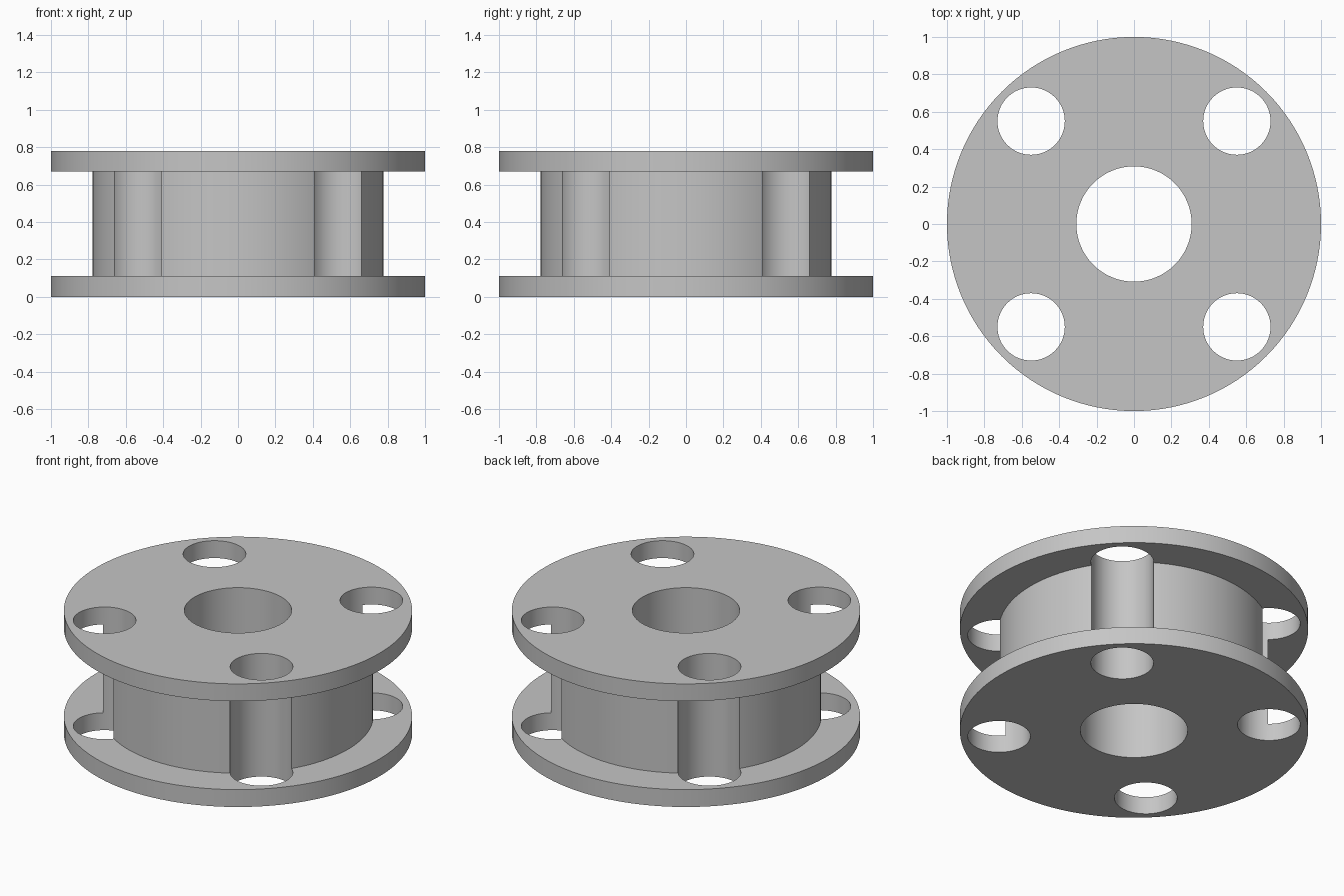
import bpy, bmesh
from math import pi, radians, sin, cos

if "Cube" in bpy.data.objects:
    bpy.data.objects.remove(bpy.data.objects["Cube"], do_unlink=True)

HEIGHT, FLANGE = 0.78, 0.11
RIM, HUB, BORE = 1.0, 0.777, 0.308
HOLE_RADIUS, HOLE_OFFSET = 0.18, 0.55
SEGMENTS = 128

grey = bpy.data.materials.new("plain grey")
grey.use_nodes = True
colour = (0.56, 0.56, 0.56, 1)
grey.diffuse_color = colour
grey.node_tree.nodes["Principled BSDF"].inputs["Base Color"].default_value = colour


def revolve(name, profile):
    """Turn a closed (radius, height) profile round the z axis."""
    bm = bmesh.new()
    rings = []
    for i in range(SEGMENTS):
        a = 2 * pi * i / SEGMENTS
        rings.append([bm.verts.new((r * cos(a), r * sin(a), z)) for r, z in profile])
    n = len(profile)
    for i, ring in enumerate(rings):
        after = rings[(i + 1) % SEGMENTS]
        for j in range(n):
            k = (j + 1) % n
            bm.faces.new((ring[j], after[j], after[k], ring[k]))
    bmesh.ops.recalc_face_normals(bm, faces=bm.faces)
    mesh = bpy.data.meshes.new(name)
    bm.to_mesh(mesh)
    bm.free()
    obj = bpy.data.objects.new(name, mesh)
    bpy.context.collection.objects.link(obj)
    mesh.materials.append(grey)
    return obj


# Spool body: two flanges, a hub and a central bore
top = HEIGHT - FLANGE
spool = revolve("spool", [
    (BORE, 0), (RIM, 0), (RIM, FLANGE), (HUB, FLANGE),
    (HUB, top), (RIM, top), (RIM, HEIGHT), (BORE, HEIGHT)])

# Four through holes that also leave grooves in the hub
bm = bmesh.new()
for sx in (-1, 1):
    for sy in (-1, 1):
        made = bmesh.ops.create_cone(
            bm, cap_ends=True, segments=64, radius1=HOLE_RADIUS,
            radius2=HOLE_RADIUS, depth=2 * HEIGHT)
        bmesh.ops.translate(bm, verts=made["verts"], vec=(
            sx * HOLE_OFFSET, sy * HOLE_OFFSET, HEIGHT / 2))
cutter_mesh = bpy.data.meshes.new("hole_cutters")
bm.to_mesh(cutter_mesh)
bm.free()
cutter_mesh.materials.append(grey)
cutter = bpy.data.objects.new("hole_cutters", cutter_mesh)
bpy.context.collection.objects.link(cutter)
cutter.hide_render = True

cut = spool.modifiers.new("holes", 'BOOLEAN')
cut.operation = 'DIFFERENCE'
cut.solver = 'EXACT'
cut.object = cutter

bpy.ops.object.select_all(action='DESELECT')
spool.select_set(True)
bpy.context.view_layer.objects.active = spool
bpy.ops.object.modifier_apply(modifier=cut.name)
bpy.data.objects.remove(cutter, do_unlink=True)

# Smooth walls with crisp edges
bpy.ops.object.shade_smooth_by_angle(angle=radians(30))
